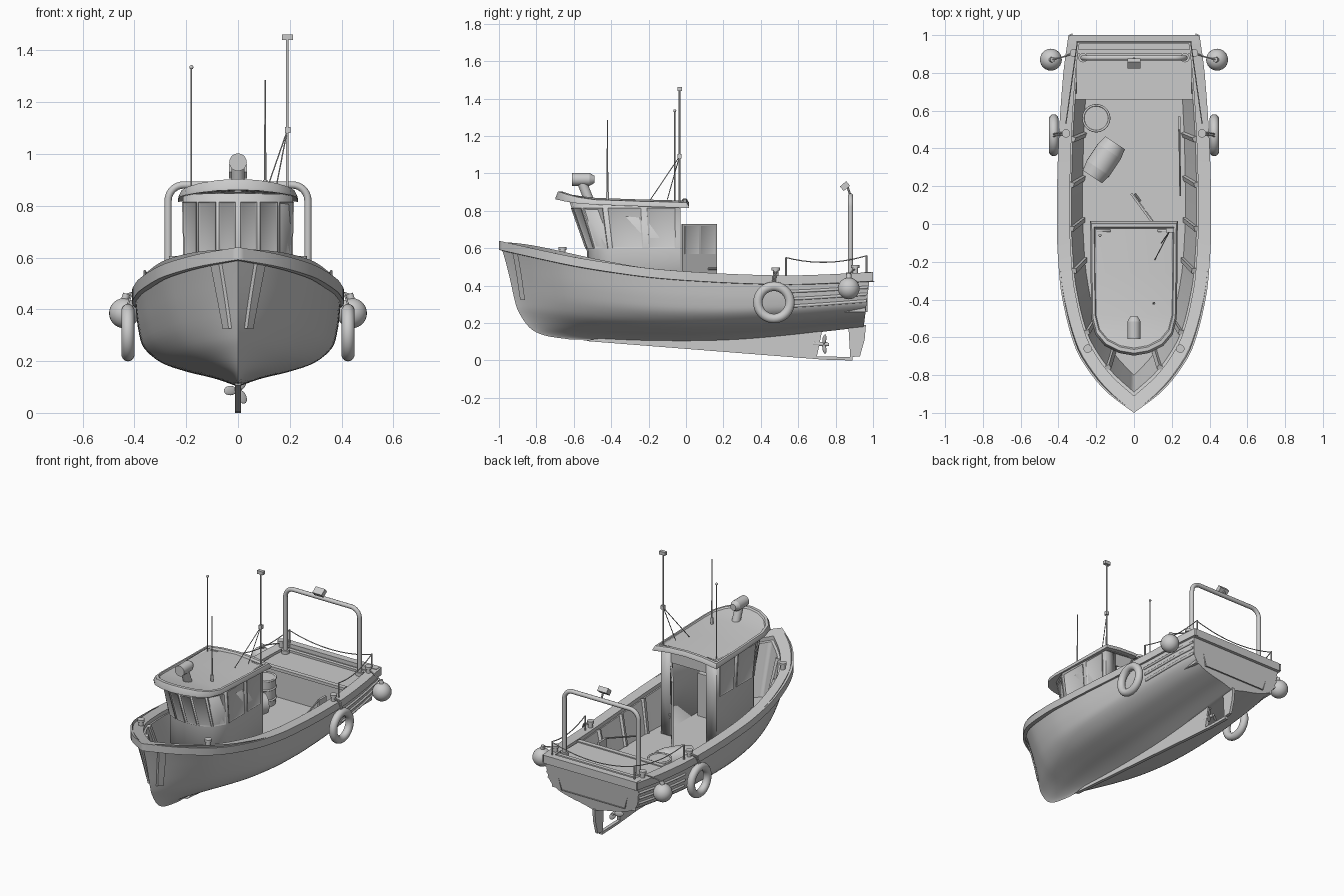
import bpy, bmesh, math
from mathutils import Vector as V

if "Cube" in bpy.data.objects:
    bpy.data.objects.remove(bpy.data.objects["Cube"])

# ---------- helpers ----------
def spl(t, x):
    """Smooth curve through a table of (x, value)."""
    x = max(t[0][0], min(t[-1][0], x))
    i = max(k for k in range(len(t) - 1) if t[k][0] <= x)
    def slope(k):
        a, b = t[max(k - 1, 0)], t[min(k + 1, len(t) - 1)]
        return (b[1] - a[1]) / (b[0] - a[0])
    (x0, y0), (x1, y1) = t[i], t[i + 1]
    h = x1 - x0
    s = (x - x0) / h
    return (y0 * (2*s**3 - 3*s*s + 1) + slope(i) * h * (s**3 - 2*s*s + s)
            + y1 * (3*s*s - 2*s**3) + slope(i + 1) * h * (s**3 - s*s))

def lerp(a, b, t):
    return a + (b - a) * t

def finish(name, bm):
    bmesh.ops.remove_doubles(bm, verts=bm.verts, dist=1e-5)
    bmesh.ops.recalc_face_normals(bm, faces=bm.faces)
    me = bpy.data.meshes.new(name)
    bm.to_mesh(me)
    bm.free()
    ob = bpy.data.objects.new(name, me)
    bpy.context.collection.objects.link(ob)
    return ob

def grid(name, rows, mirror=False, cap=False):
    bm = bmesh.new()
    vs = [[bm.verts.new(p) for p in r] for r in rows]
    for a, b in zip(vs, vs[1:]):
        for i in range(len(a) - 1):
            bm.faces.new((a[i], a[i + 1], b[i + 1], b[i]))
    if cap:
        bm.faces.new(vs[-1])
    ob = finish(name, bm)
    if mirror:
        ob.modifiers.new("mirror", 'MIRROR')
    return ob

def prism(name, pts, depth):
    """Solid from a polygon, extruded by the vector depth."""
    bm = bmesh.new()
    f = bm.faces.new([bm.verts.new(p) for p in pts])
    r = bmesh.ops.extrude_face_region(bm, geom=[f])
    new = [g for g in r['geom'] if isinstance(g, bmesh.types.BMVert)]
    bmesh.ops.translate(bm, verts=new, vec=depth)
    bm.faces.new([v for v in bm.verts if v not in new]) if len(bm.faces) < len(pts) + 2 else None
    return finish(name, bm)

def box(name, lo, hi):
    (a, b, c), (d, e, f) = lo, hi
    return prism(name, [(a, b, c), (d, b, c), (d, e, c), (a, e, c)], (0, 0, f - c))

def rod(name, a, b, r, r2=None, n=20):
    a, b = V(a), V(b)
    bm = bmesh.new()
    bmesh.ops.create_cone(bm, cap_ends=True, segments=n, radius1=r, radius2=r if r2 is None else r2, depth=(b - a).length)
    m = (b - a).to_track_quat('Z', 'Y').to_matrix().to_4x4()
    m.translation = (a + b) / 2
    bmesh.ops.transform(bm, matrix=m, verts=bm.verts)
    return finish(name, bm)

def ball(name, c, r, scale=(1, 1, 1), rot=(0, 0, 0)):
    bpy.ops.mesh.primitive_uv_sphere_add(segments=24, ring_count=14, radius=r, location=c, rotation=rot)
    bpy.context.object.name, bpy.context.object.scale = name, scale

def ring(name, c, R, r, rot):
    bpy.ops.mesh.primitive_torus_add(major_radius=R, minor_radius=r, major_segments=36, minor_segments=14, location=c, rotation=rot)
    bpy.context.object.name = name

def tube(name, pts, r):
    cu = bpy.data.curves.new(name, 'CURVE')
    cu.dimensions, cu.bevel_depth, cu.bevel_resolution, cu.use_fill_caps = '3D', r, 3, True
    s = cu.splines.new('POLY')
    s.points.add(len(pts) - 1)
    for p, q in zip(s.points, pts):
        p.co = (*q, 1)
    bpy.context.collection.objects.link(bpy.data.objects.new(name, cu))

def sag(a, b, d, n=10):
    return [V(a).lerp(V(b), i / n) - V((0, 0, 4 * d * (i / n) * (1 - i / n))) for i in range(n + 1)]

# ---------- hull lines ----------
BEAM = [(-1, 0), (-.9, .125), (-.8, .215), (-.66, .3), (-.4, .37), (-.2, .392), (0, .4), (.4, .392), (.8, .365), (1, .338)]
SHEER = [(-1, .64), (-.8, .595), (-.6, .553), (-.4, .52), (-.2, .493), (0, .476), (.3, .46), (.6, .455), (1, .472)]
KEEL = [(0, .112), (.3, .1), (.6, .112), (1, .178)]
STEM_Y = list(enumerate([-.62, -.757, -.837, -.895, -.917, -.94, -.965, -.995]))
STEM_Z = list(enumerate([.112, .134, .176, .26, .326, .43, .53, .632]))
MID_X = list(enumerate([0, .25, .5, .75, .92, .97, .99, 1]))
MID_Z = list(enumerate([0, .085, .147, .24, .4, .587, .8, 1]))
BOW_X = list(enumerate([0, .1, .24, .43, .57, .73, .87, 1]))

def hull_pt(u, v, out=0):
    f = spl(MID_Z, v)
    ys = lerp(-1, .985, u)
    k, s = spl(KEEL, u), spl(SHEER, ys) - .008
    x = spl(BEAM, ys) * lerp(spl(MID_X, v), spl(BOW_X, v), (1 - u) ** 4)
    z = lerp(lerp(k, s, f), spl(STEM_Z, v), (1 - u) ** 6)
    return V((x + out, lerp(spl(STEM_Y, v), .95 + .035 * f, u), z))

US = [(i / 40) ** 1.3 for i in range(41)]
rows = []
for u in US:
    half = [hull_pt(u, j / 4) for j in range(29)]
    rows.append([V((-p.x, p.y, p.z)) for p in half[:0:-1]] + half)
grid("hull", rows, cap=True)

# gunwale rail and inner bulwark wall
DECK = .26
def wall_pt(u, k, z=None, tip=-.91, end=.97):
    y = lerp(tip, end, u)
    return V((spl(BEAM, lerp(-1, 1, u)) * k, y, spl(SHEER, y) if z is None else z))
rail = []
for u in US:
    y = lerp(-1, 1, u)
    b, s, e = spl(BEAM, y), spl(SHEER, y), .009 * min(1, u * 20)
    rail.append([V((b * .96, y + .01, s - .052)), V((b + e, y, s - .048)), V((b + e, y, s)), wall_pt(u, .85),
                 wall_pt(u, .85) - V((0, 0, .025)), wall_pt(u, .83, None, -.89) - V((0, 0, .025)), wall_pt(u, .68, DECK, -.8)])
grid("gunwale_and_bulwark", rail, mirror=True)
grid("deck", [[V((0, r[-1].y, DECK)), r[-1]] for r in rail], mirror=True)
box("stern_rail", (-.338, .955, .42), (.338, 1, .473))
box("stern_platform", (-.305, .67, .26), (.305, .96, .448))
box("platform_edge", (-.312, .66, .436), (.312, .69, .455))
box("platform_back_step", (-.3, .9, .44), (.3, .925, .462))

for s in (1, -1):
    flip = lambda p: V((p[0] * s, p[1], p[2]))
    # bulwark ribs
    for u in (.07, .17, .345, .465, .59, .72):
        rod("bulwark_rib", flip(wall_pt(u, .83, None, -.89) - V((0, 0, .02))), flip(wall_pt(u, .68, DECK, -.8)), .018, n=4)
    # rubbing strakes aft and bow strips
    for v in (4.5, 5.15, 5.75):
        tube("stern_strake", [flip(hull_pt(lerp(.78, .998, i / 12), v, .001)) for i in range(13)], .008)
    strip = [[flip(hull_pt(u + .004 * (v - 4), v, o)) for u, o in ((.016, 0), (.016, .012), (.03, .012), (.03, 0))]
             for v in (4, 4.5, 5, 5.5, 6, 6.5)]
    grid("bow_strip", strip)
    # bollards
    for x, y in ((.245, -.66), (.36, .48), (.318, .905)):
        z = spl(SHEER, y)
        rod("bollard_post", (x * s, y, z - .005), (x * s, y, z + .03), .015)
        rod("bollard_cap", (x * s, y, z + .026), (x * s, y, z + .042), .022)
    # ring fender and buoy with their ropes
    ring("ring_fender", (.425 * s, .47, .31), .086, .025, (0, math.pi / 2, 0))
    for dy in (-.006, .006):
        tube("fender_rope", [flip(p) for p in ((.36, .48 + dy, .475), (.41, .475 + dy, .462), (.425, .47 + dy, .42), (.425, .47 + dy, .37))], .004)
    ball("buoy", (.44 * s, .87, .385), .058)
    rod("buoy_eye", (.44 * s, .87, .43), (.43 * s, .87, .46), .014)
    tube("buoy_rope", [flip(p) for p in ((.318, .905, .49), (.375, .885, .475), (.435, .87, .455))], .004)
    # rope rail stanchions
    a, b = (.36 * s, .535, .55), (.3 * s, .965, .56)
    for p in (a, b):
        rod("stanchion", (p[0], p[1], .45), p, .005, n=10)
    tube("side_rope", sag(a, b, .03), .003)
tube("stern_rope", sag((-.3, .965, .555), (.3, .965, .555), .045), .003)

# ---------- keel, rudder, propeller ----------
keel = [(-.55, .105), (-.3, .14), (.73, .17), (.7, .022), (.89, .018), (.89, 0), (.74, .004)]
prism("keel", [(-.011, y, z) for y, z in keel], (.022, 0, 0))
prism("rudder", [(-.009, y, z) for y, z in ((.868, .19), (.962, .19), (.955, .11), (.93, .022), (.878, .018))], (.018, 0, 0))
rod("propeller_shaft", (0, .68, .09), (0, .765, .085), .014, .009)
for i in range(3):
    a = i * 2 * math.pi / 3 + .5
    bpy.context.view_layer.update()
    ball("propeller_blade", (.03 * math.sin(a), .74, .087 + .03 * math.cos(a)), .028, (.65, .2, 1), (0, a, .5))

# ---------- wheelhouse ----------
TOP = [(.125, -.03), (.203, -.03), (.212, -.44), (.155, -.56), (.08, -.605), (0, -.617)]
LOW = [(.125, -.03), (.203, -.03), (.206, -.41), (.155, -.485), (.08, -.52), (0, -.53)]
def cab(s, z, out=0):
    i = min(int(s), 4)
    t = max(0, (z - .585) / .245)
    a, b = (V(LOW[k]).lerp(V(TOP[k]), t) for k in (i, i + 1))
    p = a.lerp(b, s - i)
    return V((p.x, p.y, z))
half = [[cab(s, z) for s in range(6)] for z in (DECK, .585, .845)]
walls = grid("wheelhouse_walls", [r + [V((-p.x, p.y, p.z)) for p in r[-2::-1]] for r in half])
sol = walls.modifiers.new("thickness", 'SOLIDIFY')
sol.thickness = .012
box("door_lintel", (-.13, -.042, .745), (.13, -.03, .84))

def window(name, pts, depth=.005, border=.011):
    bm = bmesh.new()
    f = bm.faces.new([bm.verts.new(p) for p in pts])
    f.normal_update()
    if f.normal.dot(f.calc_center_median() - V((0, -.28, .7))) < 0:
        f.normal_flip()
    n = f.normal.copy()
    f = bmesh.ops.extrude_face_region(bm, geom=[f])['geom']
    bmesh.ops.translate(bm, verts=[g for g in f if isinstance(g, bmesh.types.BMVert)], vec=n * depth)
    face = [g for g in f if isinstance(g, bmesh.types.BMFace)]
    bmesh.ops.inset_region(bm, faces=face, thickness=border, depth=0)
    bmesh.ops.translate(bm, verts=face[0].verts, vec=-n * depth * .8)
    return finish(name, bm)

for s in (1, -1):
    for a, b in ((1.07, 1.44), (1.52, 1.95), (2.06, 2.94), (3.06, 3.94), (4.1, 4.88)):
        q = [cab(a, .6), cab(b, .6), cab(b, .815), cab(a, .815)]
        window("window", [V((p.x * s, p.y, p.z)) for p in q])

# roof with raised visor and crowned top
OUT = [(0, .015), (.12, .015), (.232, .015), (.23, -.25), (.226, -.5), (.205, -.585), (.155, -.645), (.08, -.683), (0, -.697)]
EDGE = [(-.7, .882), (-.6, .868), (-.5, .857), (.02, .843)]
def roof_ring(k, dz, base=None):
    r = []
    for x, y in OUT:
        px, py = x * k, -.33 + (y + .33) * k
        z = (spl(EDGE, y) if base is None else base - .035 * y) + .022 * (1 - (px / .232) ** 2)
        r.append(V((px, py, z + dz)))
    return r
rings = [roof_ring(.9, 0, .817), roof_ring(1, 0, .815), roof_ring(1, .01, .815), roof_ring(.965, 0), roof_ring(.91, 0), roof_ring(.89, -.01)]
def spine(r):
    return [V((0, p.y, p.z + .022 * (p.x / .232) ** 2)) for p in r]
grid("roof", [spine(rings[0])] + rings + [spine(rings[-1])], mirror=True)

# open door with two panes, swung out over the deck
h, e = V((.115, -.025, 0)), V((-.02, .158, 0))
d = e - h
n = V((d.y, -d.x, 0)).normalized()
at = lambda t, z, o=0: h + d * t + n * o + V((0, 0, z))
prism("door", [at(0, .29), at(1, .29), at(1, .73), at(0, .73)], n * .012)
for t in (.06, .53):
    for o, sg in ((.012, 1), (0, -1)):
        q = [at(t, .57, o), at(t + .41, .57, o), at(t + .41, .72, o), at(t, .72, o)]
        window("door_pane", q, .004 , .012)
rod("door_handle", at(.72, .49, .022), at(.95, .49, .022), .006, n=10)

# helm inside
box("helm_console", (-.17, -.46, DECK), (.17, -.36, .54))
ring("steering_wheel", (-.05, -.33, .53), .06, .006, (math.pi / 2, 0, 0))
for i in range(3):
    a = i * math.pi / 3
    c, w = V((-.05, -.33, .53)), V((math.cos(a), 0, math.sin(a))) * .075
    rod("wheel_spoke", c - w, c + w, .004, n=8)
rod("wheel_hub", (-.05, -.37, .53), (-.05, -.32, .53), .012)

# ---------- roof gear ----------
rod("searchlight_stand", (0, -.52, .86), (0, -.555, .95), .026)
rod("searchlight_body", (0, -.61, .968), (0, -.515, .968), .034)
rod("searchlight_back", (0, -.515, .968), (0, -.49, .968), .034, .02)
rod("mast", (.19, -.035, .84), (.19, -.035, 1.45), .005, n=12)
box("mast_head", (.17, -.045, 1.44), (.212, -.022, 1.462))
box("mast_clamp", (.182, -.045, 1.08), (.202, -.025, 1.105))
for x, y in ((.11, -.19), (.145, -.1)):
    rod("mast_stay", (.19, -.035, 1.09), (x, y, .86), .0025, n=8)
rod("port_aerial", (-.18, -.06, .84), (-.18, -.06, 1.33), .003, n=10)
ball("aerial_tip", (-.18, -.06, 1.335), .008)
rod("forward_aerial", (.105, -.42, .86), (.105, -.42, 1.285), .005, .003, n=10)
rod("aerial_foot", (.105, -.42, .85), (.105, -.42, .9), .008, n=12)

# ---------- stern gantry ----------
arc = [(.27 - .06 * (1 - math.cos(a)), .82 + .06 * math.sin(a)) for a in [i * math.pi / 16 for i in range(9)]]
side = [V((.27, .88, .44))] + [V((x, .88, z)) for x, z in arc]
tube("gantry", side + [V((-p.x, p.y, p.z)) for p in side[::-1]], .014)
for s in (1, -1):
    rod("gantry_foot", (.27 * s, .88, .445), (.27 * s, .88, .47), .024)
rod("deck_light_arm", (0, .88, .88), (0, .865, .925), .006, n=10)
lamp = box("deck_light", (-.034, -.022, -.016), (.034, .022, .016))
lamp.location, lamp.rotation_euler = (0, .85, .932), (.7, 0, 0)

# ---------- deck clutter ----------
rod("standing_barrel", (-.2, .56, DECK), (-.2, .56, .43), .068, .07, n=32)
for z in (.3, .37, .43):
    ring("barrel_hoop", (-.2, .56, z), .069, .006, (0, 0, 0))
a, b = V((-.1, .43, .335)), V((-.22, .25, .335))
for p, q, r0, r1 in ((0, .25, .062, .073), (.25, .75, .073, .073), (.75, 1, .073, .062)):
    rod("lying_drum", a.lerp(b, p), a.lerp(b, q), r0, r1, n=32)
rod("boat_hook", (.24, .5, .42), (.245, .15, .3), .005, n=10)
box("tool_rack", (.232, .49, .36), (.246, .57, .42))

# smooth shading with sharp edges kept
bpy.ops.object.select_all(action='DESELECT')
for o in bpy.context.scene.objects:
    if o.type == 'MESH':
        o.select_set(True)
        bpy.context.view_layer.objects.active = o
bpy.ops.object.shade_smooth_by_angle(angle=math.radians(35))
